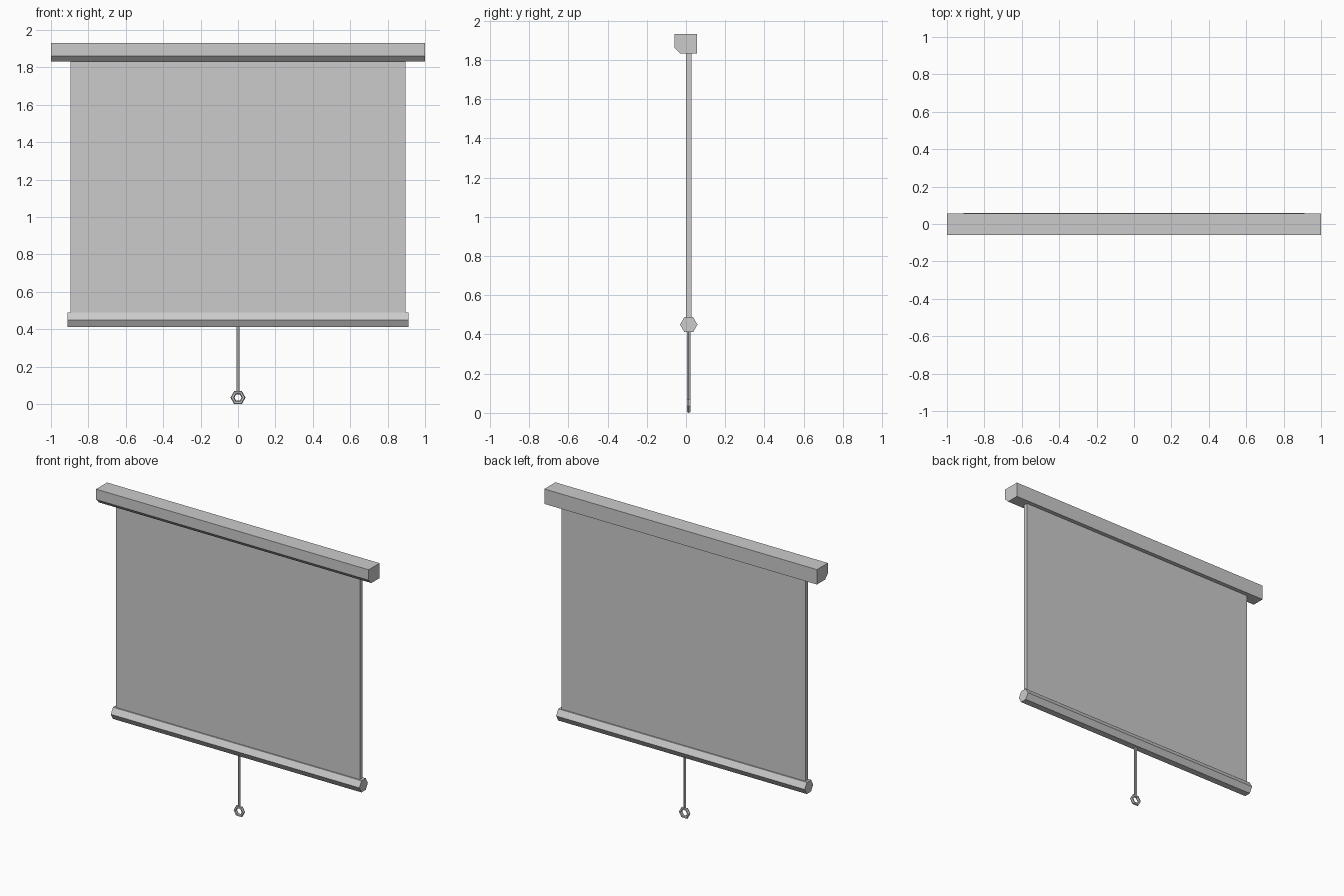
import bpy, bmesh, math

if "Cube" in bpy.data.objects:
    bpy.data.objects.remove(bpy.data.objects["Cube"])

CY = 0.014  # depth of the screen, bar and cord


def new_object(name, bm):
    bmesh.ops.recalc_face_normals(bm, faces=bm.faces[:])
    mesh = bpy.data.meshes.new(name)
    bm.to_mesh(mesh)
    bm.free()
    ob = bpy.data.objects.new(name, mesh)
    bpy.context.collection.objects.link(ob)
    return ob


def extrude_x(name, profile, half):
    """Extrude a (y, z) profile from -half to +half along x."""
    bm = bmesh.new()
    face = bm.faces.new([bm.verts.new((-half, y, z)) for y, z in profile])
    ext = bmesh.ops.extrude_face_region(bm, geom=[face])
    verts = [v for v in ext["geom"] if isinstance(v, bmesh.types.BMVert)]
    bmesh.ops.translate(bm, verts=verts, vec=(2 * half, 0, 0))
    return new_object(name, bm)


def ngon(n, r, cu, cv, start=0.0):
    return [(cu + r * math.cos(start + math.tau * i / n),
             cv + r * math.sin(start + math.tau * i / n)) for i in range(n)]


# Housing with a chamfered lower front edge
extrude_x("housing", [(-0.059, 1.931), (0.056, 1.931), (0.056, 1.832),
                      (-0.03, 1.832), (-0.059, 1.862)], 1.0)

# Screen sheet, running from inside the housing into the bottom bar
extrude_x("screen", [(0.0, 0.45), (0.028, 0.45), (0.028, 1.86), (0.0, 1.86)], 0.895)

# Hexagonal bottom bar
extrude_x("bottom_bar", ngon(6, 0.0445, CY, 0.45), 0.912)

# Pull cord
bm = bmesh.new()
rings = [[bm.verts.new((x, y, z)) for x, y in ngon(6, 0.009, 0, CY)]
         for z in (0.062, 0.43)]
for i in range(6):
    j = (i + 1) % 6
    bm.faces.new((rings[0][i], rings[0][j], rings[1][j], rings[1][i]))
for ring in rings:
    bm.faces.new(ring)
new_object("pull_cord", bm)

# Six-sided pull ring
bpy.ops.mesh.primitive_torus_add(
    major_segments=6, minor_segments=6, major_radius=0.03, minor_radius=0.0105,
    location=(0, CY, 0.0351), rotation=(math.pi / 2, 0, 0))
bpy.context.object.name = "pull_ring"
